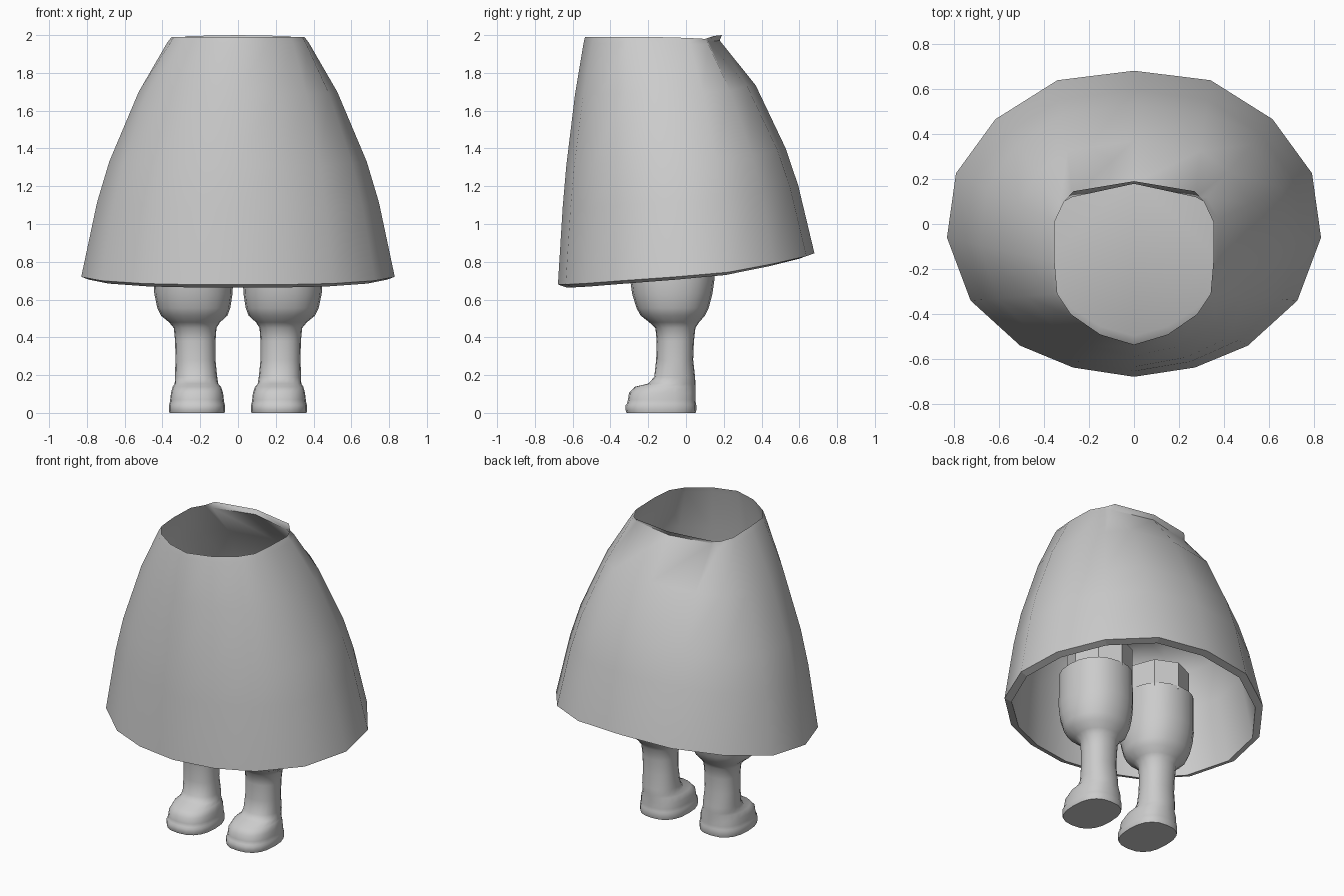
import bpy, bmesh, math

if "Cube" in bpy.data.objects:
    bpy.data.objects.remove(bpy.data.objects["Cube"])

grey = bpy.data.materials.new("plain grey")
grey.diffuse_color = (0.6, 0.6, 0.6, 1)
grey.use_nodes = True
grey.node_tree.nodes["Principled BSDF"].inputs["Base Color"].default_value = grey.diffuse_color


def loft(name, rings, cap_start=False, cap_end=False, smooth=35):
    """Skin a list of equal-length closed rings."""
    bm = bmesh.new()
    rows = [[bm.verts.new(p) for p in r] for r in rings]
    n = len(rows[0])
    for a, b in zip(rows, rows[1:]):
        for i in range(n):
            j = (i + 1) % n
            bm.faces.new((a[i], a[j], b[j], b[i]))
    if cap_start:
        bm.faces.new(rows[0][::-1])
    if cap_end:
        bm.faces.new(rows[-1])
    mesh = bpy.data.meshes.new(name)
    bm.to_mesh(mesh)
    bm.free()
    mesh.materials.append(grey)
    obj = bpy.data.objects.new(name, mesh)
    bpy.context.collection.objects.link(obj)
    if smooth:
        bpy.ops.object.select_all(action='DESELECT')
        obj.select_set(True)
        bpy.context.view_layer.objects.active = obj
        bpy.ops.object.shade_smooth_by_angle(angle=math.radians(smooth))
    return obj


# Skirt outlines: right half, front to back
HEM = [(0, -.678, .68), (.27, -.637, .68), (.505, -.54, .685), (.725, -.34, .70),
       (.83, -.06, .72), (.79, .225, .745), (.615, .465, .79), (.34, .638, .83), (0, .68, .845)]
WAIST = [(0, -.535, 1.99), (.15, -.49, 1.99), (.28, -.40, 1.99), (.34, -.31, 1.99),
         (.352, -.17, 1.99), (.352, .01, 1.985), (.31, .10, 1.98), (.27, .145, 1.995), (0, .19, 2.0)]


def mirror_ring(half):
    return half + [(-x, y, z) for x, y, z in half[-2:0:-1]]


def skirt_ring(height, taper, inset=0.0, pinch=0.0):
    half = []
    for (x0, y0, z0), (x1, y1, z1) in zip(HEM, WAIST):
        x, y = x0 + (x1 - x0) * taper, y0 + (y1 - y0) * taper
        d = math.hypot(x, y + .05) or 1
        k = 1 - inset / d
        y = (y + .05) * k - .05
        if y1 > .12:
            y -= pinch * (1.4 if x1 > 0 else 1)
        half.append((x * k, y, z0 + (z1 - z0) * height))
    return mirror_ring(half)


# Outer skirt with a slight turned-out lip at the back of the waist
PROFILE = [(0, 0), (.31, .175), (.48, .31), (.77, .635)]
outer = [skirt_ring(h, t) for h, t in PROFILE]
outer += [skirt_ring(.975, .95, pinch=.036), skirt_ring(1, 1)]
loft("skirt", outer, smooth=70)

# Hem thickness and the domed lining that closes the skirt above the legs
hem = [skirt_ring(0, 0), skirt_ring(-.012, .0, .045)]
loft("skirt_hem", hem[::-1], smooth=0)
lining = [skirt_ring(-.012, 0, .045), skirt_ring(.31, .175, .03), skirt_ring(.48, .31, .03),
          skirt_ring(.56, .52, .04), skirt_ring(.59, .85, .06)]
loft("skirt_lining", [r[::-1] for r in lining], cap_end=True, smooth=80)


def oval(cx, hw, y0, y1, z, n=20, power=.9):
    pts = []
    for i in range(n):
        a = 2 * math.pi * i / n
        c, s = math.cos(a), math.sin(a)
        pts.append((cx + hw * math.copysign(abs(c) ** power, c),
                    (y0 + y1) / 2 + (y1 - y0) / 2 * math.copysign(abs(s) ** power, s), z))
    return pts


# Boot sections: centre x, half width, front y, back y, height
BOOT = [(.217, .146, -.315, .051, 0), (.217, .149, -.32, .055, .015),
        (.217, .149, -.32, .055, .04),
        (.217, .145, -.312, .052, .05), (.217, .142, -.307, .05, .07),
        (.217, .138, -.302, .05, .105), (.218, .128, -.272, .05, .138),
        (.22, .115, -.20, .05, .155), (.222, .112, -.168, .048, .19),
        (.225, .106, -.158, .038, .28), (.226, .107, -.155, .042, .38),
        (.227, .113, -.162, .05, .45), (.23, .135, -.195, .07, .48),
        (.232, .176, -.24, .10, .515), (.234, .193, -.262, .12, .555),
        (.236, .207, -.285, .14, .63), (.237, .211, -.295, .15, .70),
        (.238, .208, -.293, .15, .92)]
for side, sx in (("left", 1), ("right", -1)):
    rings = [[(sx * x, y, z) for x, y, z in oval(*s, power=.8 if s[4] < .12 else .9)][::sx]
             for s in BOOT]
    loft(side + "_boot", rings, cap_start=True, smooth=50)
    # Faceted upper leg
    leg = [[(sx * x, y, z) for x, y, z in oval(.22, .19, -.26, .15, z, 8, 1)][::sx]
           for z in (.9, 1.08)]
    loft(side + "_upper_leg", leg, cap_start=True, cap_end=True, smooth=0)
